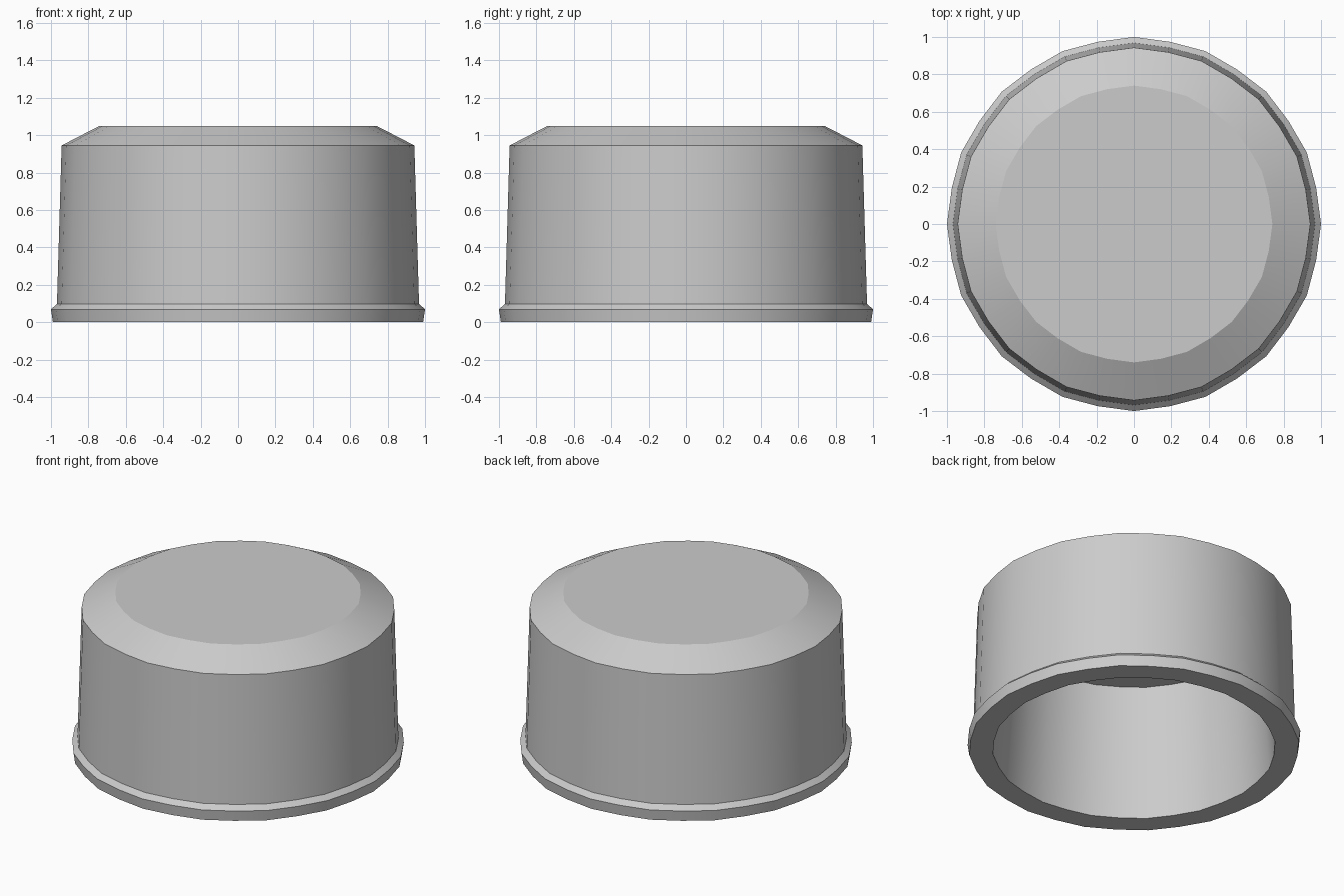
import bpy, bmesh, math

if "Cube" in bpy.data.objects:
    bpy.data.objects.remove(bpy.data.objects["Cube"])

SIDES = 32

# Closed section (radius, height): outside from top to rim, then up the inside
PROFILE = [(0.74, 1.05), (0.943, 0.945), (0.968, 0.098), (1.0, 0.069),
           (0.99, 0.0), (0.848, 0.0), (0.785, 0.87)]


def add_ring(bm, radius, z):
    ring = []
    for i in range(SIDES):
        a = 2 * math.pi * i / SIDES
        r = radius * (0.993 if i % 2 else 1.0)  # slightly flattened odd corners
        ring.append(bm.verts.new((r * math.cos(a), r * math.sin(a), z)))
    return ring


# Hollow round cap with chamfered top and flared rim
bm = bmesh.new()
rings = [add_ring(bm, r, z) for r, z in PROFILE]
for a, b in zip(rings, rings[1:]):
    for i in range(SIDES):
        j = (i + 1) % SIDES
        bm.faces.new((a[i], b[i], b[j], a[j]))

# Flat top and inner ceiling
bm.faces.new(rings[0])
bm.faces.new(rings[-1][::-1])
bmesh.ops.recalc_face_normals(bm, faces=bm.faces)

mesh = bpy.data.meshes.new("round_cap")
bm.to_mesh(mesh)
bm.free()
cap = bpy.data.objects.new("round_cap", mesh)
bpy.context.collection.objects.link(cap)
bpy.context.view_layer.objects.active = cap
cap.select_set(True)
bpy.ops.object.shade_smooth_by_angle(angle=math.radians(25))
